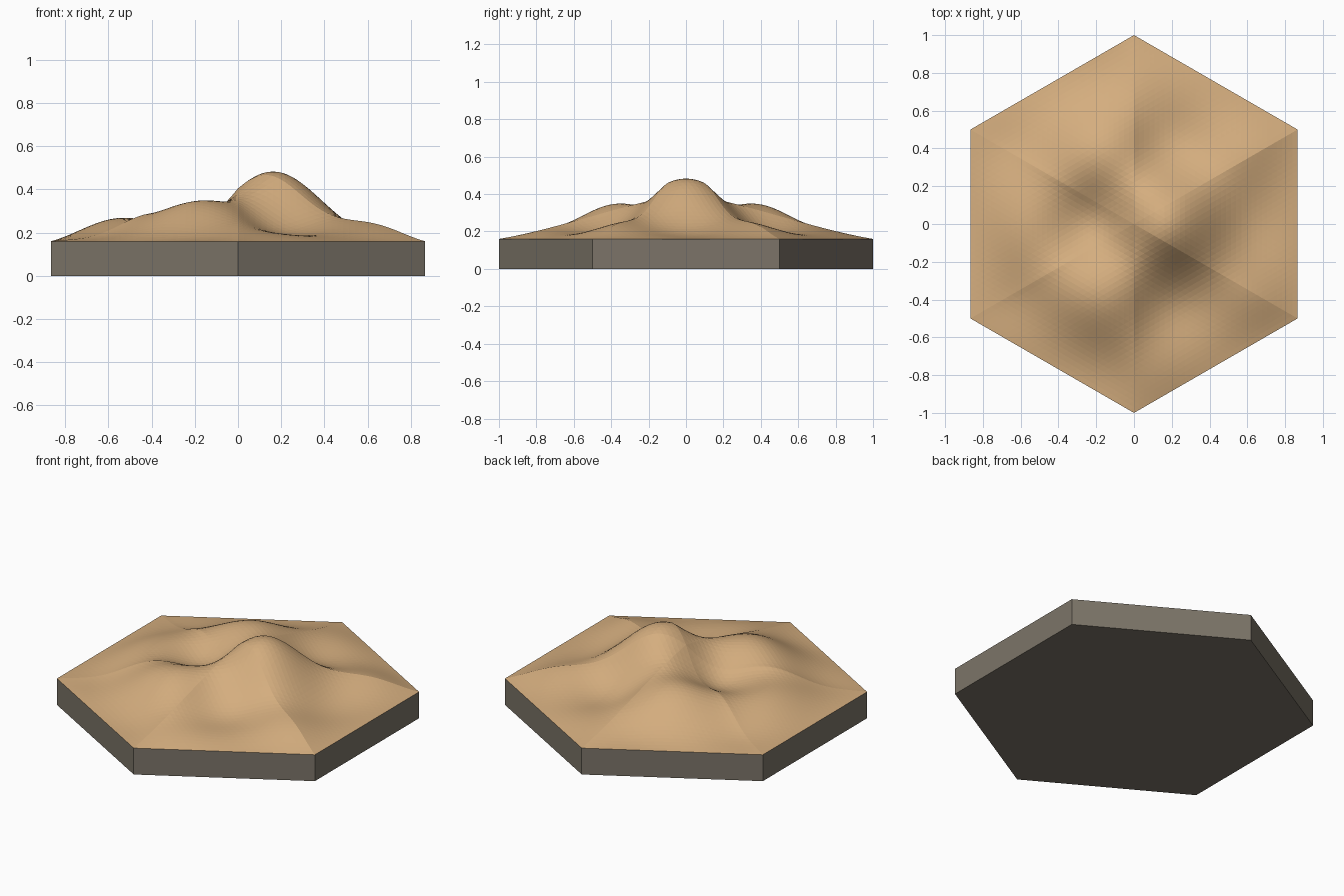
import bpy
import bmesh
from math import sin, cos, radians
from mathutils import Vector

old = bpy.data.objects.get("Cube")
if old:
    bpy.data.objects.remove(old, do_unlink=True)

BASE = 0.16      # height of the slab
RINGS = 32       # triangle rings in the ground
WAVE = 6.5       # frequency of the dunes


def material(name, rgb):
    mat = bpy.data.materials.new(name)
    mat.use_nodes = True
    mat.diffuse_color = (*rgb, 1)
    mat.node_tree.nodes["Principled BSDF"].inputs["Base Color"].default_value = (*rgb, 1)
    return mat


def finish(bm, name, mat):
    mesh = bpy.data.meshes.new(name)
    bm.to_mesh(mesh)
    bm.free()
    mesh.materials.append(mat)
    obj = bpy.data.objects.new(name, mesh)
    bpy.context.collection.objects.link(obj)
    return obj


def corner(degrees):
    return Vector((cos(radians(degrees)), sin(radians(degrees)), 0))


sand = material("sand", (0.66, 0.42, 0.21))
stone = material("dark stone", (0.20, 0.175, 0.138))

# Hexagonal slab, open on top where the ground covers it
bm = bmesh.new()
low = [bm.verts.new(corner(30 + 60 * i)) for i in range(6)]
high = [bm.verts.new(v.co + Vector((0, 0, BASE))) for v in low]
bm.faces.new(low[::-1])
for i in range(6):
    j = (i + 1) % 6
    bm.faces.new((low[i], low[j], high[j], high[i]))
finish(bm, "stone_slab", stone)


# Dune height: a wave that fades out towards the hexagon's rim
def height(x, y, dist):
    t = 1 - dist
    fade = 0.7 * t + 0.3 * t * t * (3 - 2 * t)
    return BASE + fade * (0.245 + 0.16 * sin(WAVE * x) * cos(WAVE * y))


# Ground surface on a triangular lattice
bm = bmesh.new()
u, v = corner(90), corner(150)
grid = {}
for q in range(-RINGS, RINGS + 1):
    for r in range(-RINGS, RINGS + 1):
        ring = max(abs(q), abs(r), abs(q + r))
        if ring <= RINGS:
            p = (u * q + v * r) / RINGS
            p.z = height(p.x, p.y, ring / RINGS)
            grid[q, r] = bm.verts.new(p)
for q, r in grid:
    for tri in (((q, r), (q + 1, r), (q, r + 1)),
                ((q, r), (q, r + 1), (q - 1, r + 1))):
        if all(k in grid for k in tri):
            bm.faces.new([grid[k] for k in tri])
finish(bm, "sand_dunes", sand)
